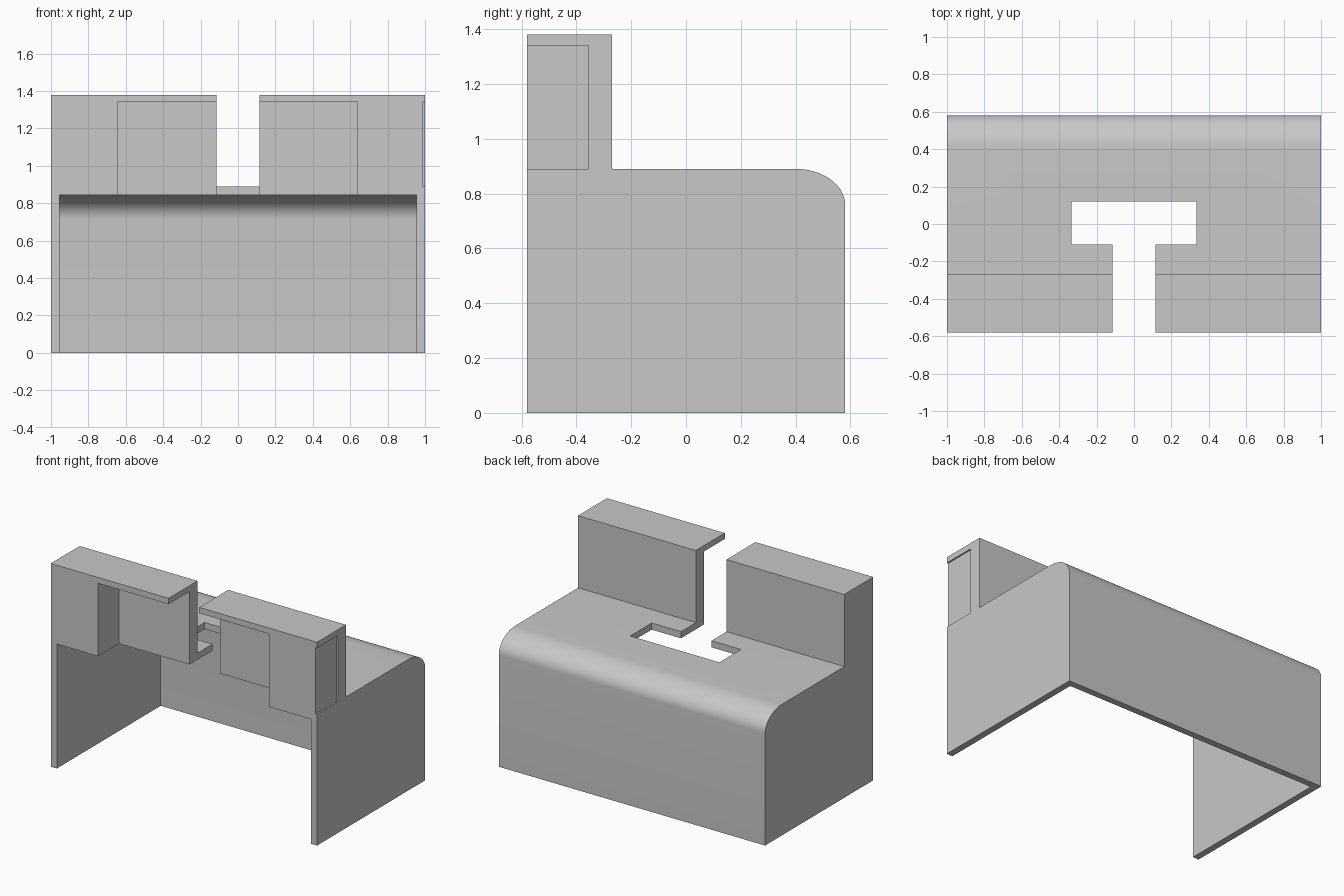
import bpy
import bmesh
from math import sin, cos, pi, radians

if "Cube" in bpy.data.objects:
    bpy.data.objects.remove(bpy.data.objects["Cube"], do_unlink=True)

WALL = 0.045          # shell thickness
FRONT, BACK = -0.58, 0.58
DECK, TOP = 0.89, 1.38
PANEL = -0.355        # front face of the upright back panel

grey = bpy.data.materials.new("light grey")
grey.use_nodes = True
grey.diffuse_color = (0.58, 0.58, 0.58, 1)
grey.node_tree.nodes["Principled BSDF"].inputs["Base Color"].default_value = grey.diffuse_color


def rounded_edge(y, z, ry=0.18, rz=0.13, steps=16):
    """Elliptical corner in the y-z plane, from the back wall up to the deck."""
    angles = [pi / 2 * i / steps for i in range(steps + 1)]
    return [(y - ry + ry * cos(a), z - rz + rz * sin(a)) for a in angles]


def extrude(name, profile, x0, x1):
    """Solid made by sweeping a y-z profile along x."""
    bm = bmesh.new()
    face = bm.faces.new([bm.verts.new((x0, y, z)) for y, z in profile])
    swept = bmesh.ops.extrude_face_region(bm, geom=[face])["geom"]
    verts = [v for v in swept if isinstance(v, bmesh.types.BMVert)]
    bmesh.ops.translate(bm, verts=verts, vec=(x1 - x0, 0, 0))
    bmesh.ops.recalc_face_normals(bm, faces=bm.faces)
    mesh = bpy.data.meshes.new(name)
    bm.to_mesh(mesh)
    bm.free()
    mesh.materials.append(grey)
    obj = bpy.data.objects.new(name, mesh)
    bpy.context.collection.objects.link(obj)
    return obj


def box(name, x0, x1, y0, y1, z0, z1):
    return extrude(name, [(y0, z0), (y1, z0), (y1, z1), (y0, z1)], x0, x1)


# Outer body: low deck with rounded back edge and a raised front block
outline = [(FRONT, 0), (BACK, 0)] + rounded_edge(BACK, DECK)
outline += [(-0.27, DECK), (-0.27, TOP), (FRONT, TOP)]
body = extrude("cover_body", outline, -1, 1)

# Hollow interior, open at the front and bottom
hollow = [(-0.7, -0.1), (BACK - WALL, -0.1)]
hollow += rounded_edge(BACK - WALL, DECK - WALL) + [(-0.7, DECK - WALL)]

cutters = [
    extrude("interior_cutter", hollow, WALL - 1, 1 - WALL),
    # Front recess under the thin top slab
    box("recess_cutter", -0.645, 0.64, -0.7, PANEL, 0.8, TOP - 0.04),
    # T-shaped slot
    box("slot_stem_cutter", -0.115, 0.115, -0.7, -0.05, 0.8, 1.5),
    box("slot_bar_cutter", -0.335, 0.335, -0.11, 0.12, 0.8, 1.0),
    # Shallow step on the left side of the raised block
    box("side_step_cutter", 0.99, 1.1, -0.7, PANEL, DECK, TOP - 0.04),
]

bpy.ops.object.select_all(action="DESELECT")
bpy.context.view_layer.objects.active = body
body.select_set(True)
for cutter in cutters:
    cutter.hide_render = True
    cut = body.modifiers.new(cutter.name, "BOOLEAN")
    cut.operation = "DIFFERENCE"
    cut.solver = "EXACT"
    cut.object = cutter
    bpy.ops.object.modifier_apply(modifier=cut.name)
    bpy.data.objects.remove(cutter, do_unlink=True)

bpy.ops.object.shade_smooth_by_angle(angle=radians(30))
